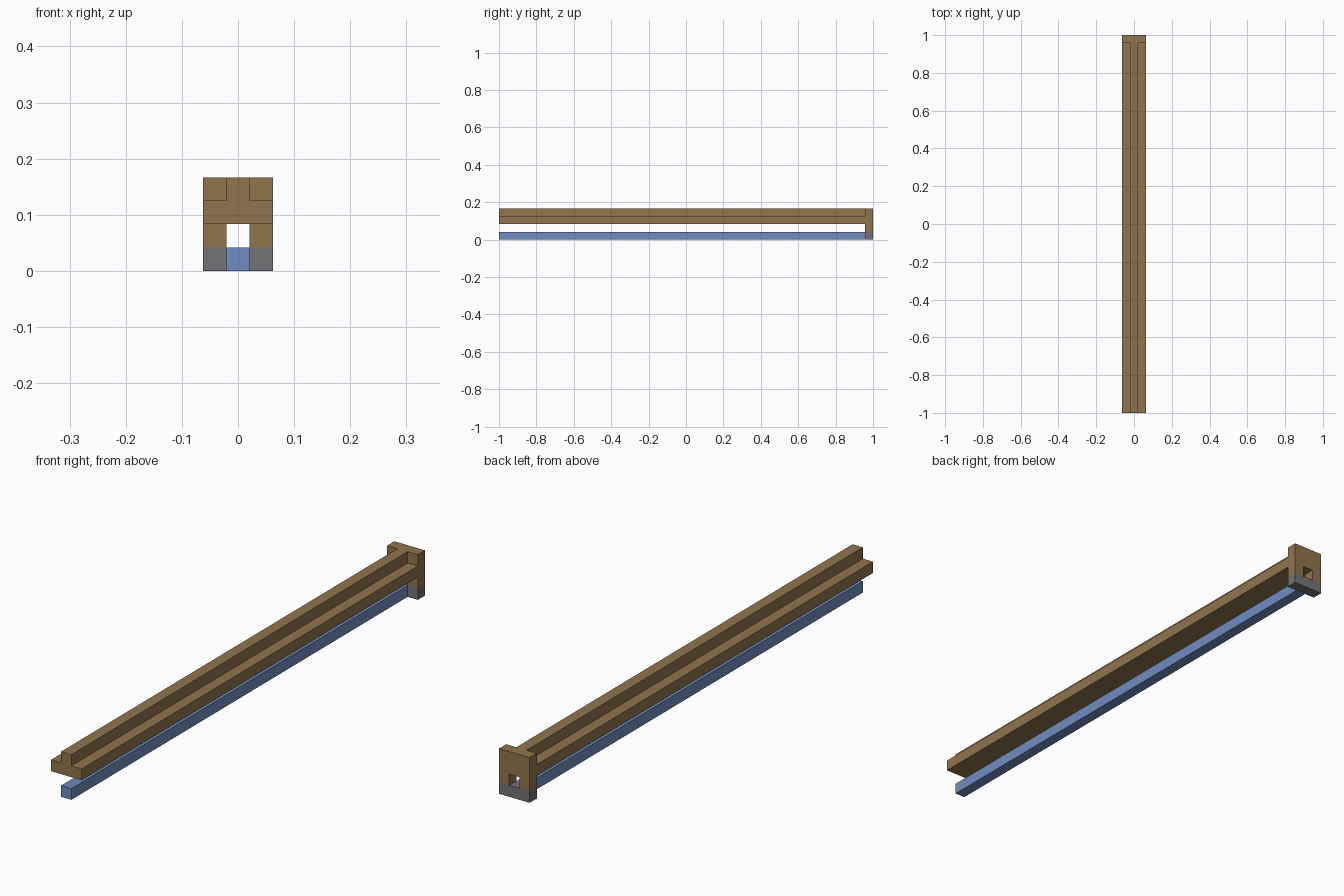
import bpy, bmesh, math
from mathutils import Vector

if "Cube" in bpy.data.objects:
    bpy.data.objects.remove(bpy.data.objects["Cube"])

U = 1 / 24               # one module of the design
FRONT, BACK = -1.0, 1.0
PLATE = BACK - U         # front face of the end plate


def material(name, rgb):
    m = bpy.data.materials.new(name)
    m.use_nodes = True
    m.diffuse_color = (*rgb, 1)
    m.node_tree.nodes["Principled BSDF"].inputs["Base Color"].default_value = (*rgb, 1)
    return m


brown = material("brown", (0.283, 0.178, 0.074))
blue = material("blue", (0.162, 0.266, 0.527))
grey = material("grey", (0.178, 0.171, 0.178))


def finish(bm, name, mats):
    bmesh.ops.recalc_face_normals(bm, faces=bm.faces)
    mesh = bpy.data.meshes.new(name)
    bm.to_mesh(mesh)
    bm.free()
    for m in mats:
        mesh.materials.append(m)
    obj = bpy.data.objects.new(name, mesh)
    bpy.context.collection.objects.link(obj)
    return obj


def extrude_back(bm, depth):
    """Give the flat faces in bm a depth along y."""
    res = bmesh.ops.extrude_face_region(bm, geom=bm.faces[:], use_keep_orig=True)
    moved = [v for v in res["geom"] if isinstance(v, bmesh.types.BMVert)]
    bmesh.ops.translate(bm, verts=moved, vec=(0, depth, 0))


def bar(name, half_profile, mat):
    """Extrude a mirrored x/z profile, in modules, up to the end plate."""
    bm = bmesh.new()
    profile = half_profile + [(-x, z) for x, z in reversed(half_profile)]
    bm.faces.new([bm.verts.new((x * U, FRONT, z * U)) for x, z in profile])
    extrude_back(bm, PLATE - FRONT)
    return finish(bm, name, [mat])


# Stepped upper rail and square lower rod
bar("upper_rail", [(1.5, 2), (1.5, 3), (0.5, 3), (0.5, 4)], brown)
bar("lower_rod", [(0.5, 0), (0.5, 1)], blue)

# End plate: a grid of cells with a square window and a grey foot
bm = bmesh.new()
for col in (-1, 0, 1):
    for row in range(4):
        if (col, row) != (0, 1):
            corners = [(-.5, 0), (.5, 0), (.5, 1), (-.5, 1)]
            bm.faces.new([bm.verts.new(((col + x) * U, PLATE, (row + z) * U))
                          for x, z in corners])
bmesh.ops.remove_doubles(bm, verts=bm.verts, dist=U / 100)
extrude_back(bm, U)
bm.normal_update()
for f in bm.faces:
    center = f.calc_center_median()
    window_sill = abs(center.z - U) < U / 10
    f.material_index = 1 if center.z < U or window_sill else 0
bmesh.ops.recalc_face_normals(bm, faces=bm.faces)
bmesh.ops.dissolve_limit(bm, angle_limit=math.radians(1), verts=bm.verts,
                         edges=bm.edges, delimit={"MATERIAL"})
finish(bm, "end_plate", [brown, grey])
